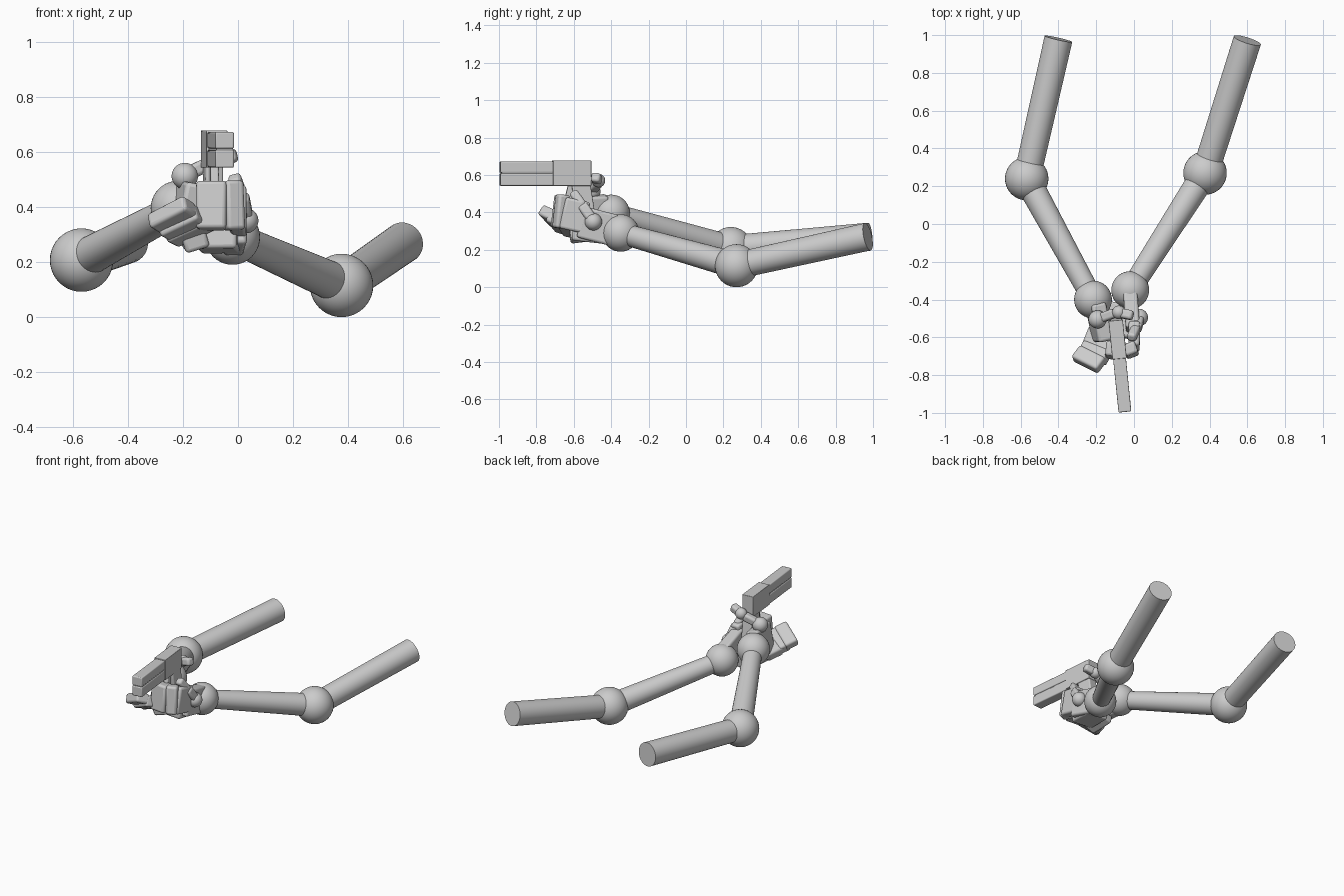
import bpy
from mathutils import Vector, Matrix

if "Cube" in bpy.data.objects:
    bpy.data.objects.remove(bpy.data.objects["Cube"])


def finish(ob, name, angle=0.6):
    ob.name = name
    bpy.ops.object.select_all(action='DESELECT')
    ob.select_set(True)
    bpy.context.view_layer.objects.active = ob
    bpy.ops.object.shade_smooth_by_angle(angle=angle)
    return ob


def ball(name, p, r):
    bpy.ops.mesh.primitive_uv_sphere_add(segments=40, ring_count=20, radius=r, location=p)
    return finish(bpy.context.object, name)


def limb(name, a, b, ra, rb):
    """Tapered round limb from a to b."""
    a, b = Vector(a), Vector(b)
    d = b - a
    bpy.ops.mesh.primitive_cone_add(vertices=40, radius1=ra, radius2=rb, depth=d.length,
                                    location=(a + b) / 2)
    ob = bpy.context.object
    ob.rotation_euler = d.to_track_quat('Z', 'Y').to_euler()
    return finish(ob, name)


def slab(name, a, b, width, thick, side, bevel=0.014):
    """Rounded block running from a to b, its width lying along the side vector."""
    a, b = Vector(a), Vector(b)
    z = (b - a).normalized()
    x = Vector(side)
    x = (x - z * x.dot(z)).normalized()
    y = z.cross(x)
    bpy.ops.mesh.primitive_cube_add(size=1)
    ob = bpy.context.object
    rot = Matrix((x, y, z)).transposed().to_4x4()
    ob.data.transform(Matrix.Diagonal((width, thick, (b - a).length, 1)))
    ob.matrix_world = Matrix.Translation((a + b) / 2) @ rot
    if bevel:
        m = ob.modifiers.new("bevel", 'BEVEL')
        m.width = bevel
        m.segments = 3
    return finish(ob, name)


# Arms: shoulder end, elbow, wrist
arms = {
    "right": ((0.60, 0.972, 0.27), (0.376, 0.27, 0.115), (-0.02, -0.35, 0.29)),
    "left": ((-0.40, 0.98, 0.27), (-0.568, 0.24, 0.207), (-0.217, -0.40, 0.395)),
}
for s, (top, elbow, wrist) in arms.items():
    limb(s + "_upper_arm", elbow, top, 0.071, 0.075)
    ball(s + "_elbow", elbow, 0.115)
    limb(s + "_forearm", elbow, wrist, 0.071, 0.056)
    ball(s + "_wrist", wrist, 0.10)

# Right hand: mitten wrapped round the grip
up = (0, 0.12, 1)
slab("right_palm", (-0.02, -0.37, 0.30), (-0.005, -0.565, 0.35), 0.17, 0.075, up)
slab("right_finger_base", (0.002, -0.53, 0.37), (0.0, -0.66, 0.40), 0.17, 0.06, up)
slab("right_finger_middle", (0.015, -0.655, 0.405), (-0.05, -0.68, 0.405), 0.18, 0.065, up)
slab("right_finger_tip", (-0.04, -0.675, 0.405), (-0.15, -0.665, 0.405), 0.175, 0.08, up)
slab("right_hand_heel", (-0.06, -0.42, 0.27), (-0.08, -0.60, 0.29), 0.15, 0.08, (1, 0, 0))
ball("right_thumb_joint", (0.028, -0.495, 0.35), 0.046)
slab("right_thumb_base", (0.028, -0.50, 0.36), (0.012, -0.555, 0.44), 0.055, 0.055, (1, 0, 0))
slab("right_thumb_tip", (0.012, -0.55, 0.435), (-0.015, -0.605, 0.51), 0.048, 0.048, (1, 0, 0))

# Left hand: open mitten supporting from the side, thumb behind the gun
side = (0.135, -0.075, 0.075)
slab("left_palm", (-0.205, -0.42, 0.40), (-0.165, -0.62, 0.39), 0.19, 0.08, (0.2, 0, 1))
slab("left_finger_base", (-0.155, -0.57, 0.315), (-0.195, -0.67, 0.335), 0.17, 0.07, side)
slab("left_finger_middle", (-0.19, -0.65, 0.335), (-0.225, -0.715, 0.355), 0.16, 0.07, side)
slab("left_finger_tip", (-0.215, -0.685, 0.355), (-0.262, -0.748, 0.385), 0.165, 0.062, side)
slab("left_hand_heel", (-0.17, -0.46, 0.30), (-0.155, -0.62, 0.28), 0.09, 0.08, (1, 0, 0.3))
ball("left_thumb_joint", (-0.193, -0.505, 0.512), 0.048)
slab("left_thumb_base", (-0.193, -0.505, 0.515), (-0.10, -0.47, 0.56), 0.05, 0.05, up)
ball("left_thumb_knuckle", (-0.08, -0.468, 0.57), 0.036)
slab("left_thumb_tip", (-0.08, -0.47, 0.57), (-0.005, -0.485, 0.59), 0.05, 0.05, up)

# Pistol, turned slightly about z
back, front = Vector((-0.097, -0.51, 0)), Vector((-0.048, -0.995, 0))
across = Vector((1, 0.1, 0))


def along(t, z):
    p = back.lerp(front, t)
    return (p.x, p.y, z)


slab("gun_receiver", along(0, 0.61), along(0.42, 0.61), 0.076, 0.135, across, 0.003)
slab("gun_slide", along(0.40, 0.642), along(1, 0.642), 0.068, 0.06, across, 0.006)
slab("gun_frame", along(0.40, 0.575), along(1, 0.575), 0.068, 0.065, across, 0.006)
slab("gun_core", along(0.38, 0.61), along(0.985, 0.61), 0.058, 0.03, across, 0)
slab("gun_grip", (-0.09, -0.565, 0.56), (-0.092, -0.52, 0.27), 0.065, 0.10, across, 0.008)
slab("trigger_guard", along(0.20, 0.56), along(0.25, 0.46), 0.03, 0.04, across, 0.006)
